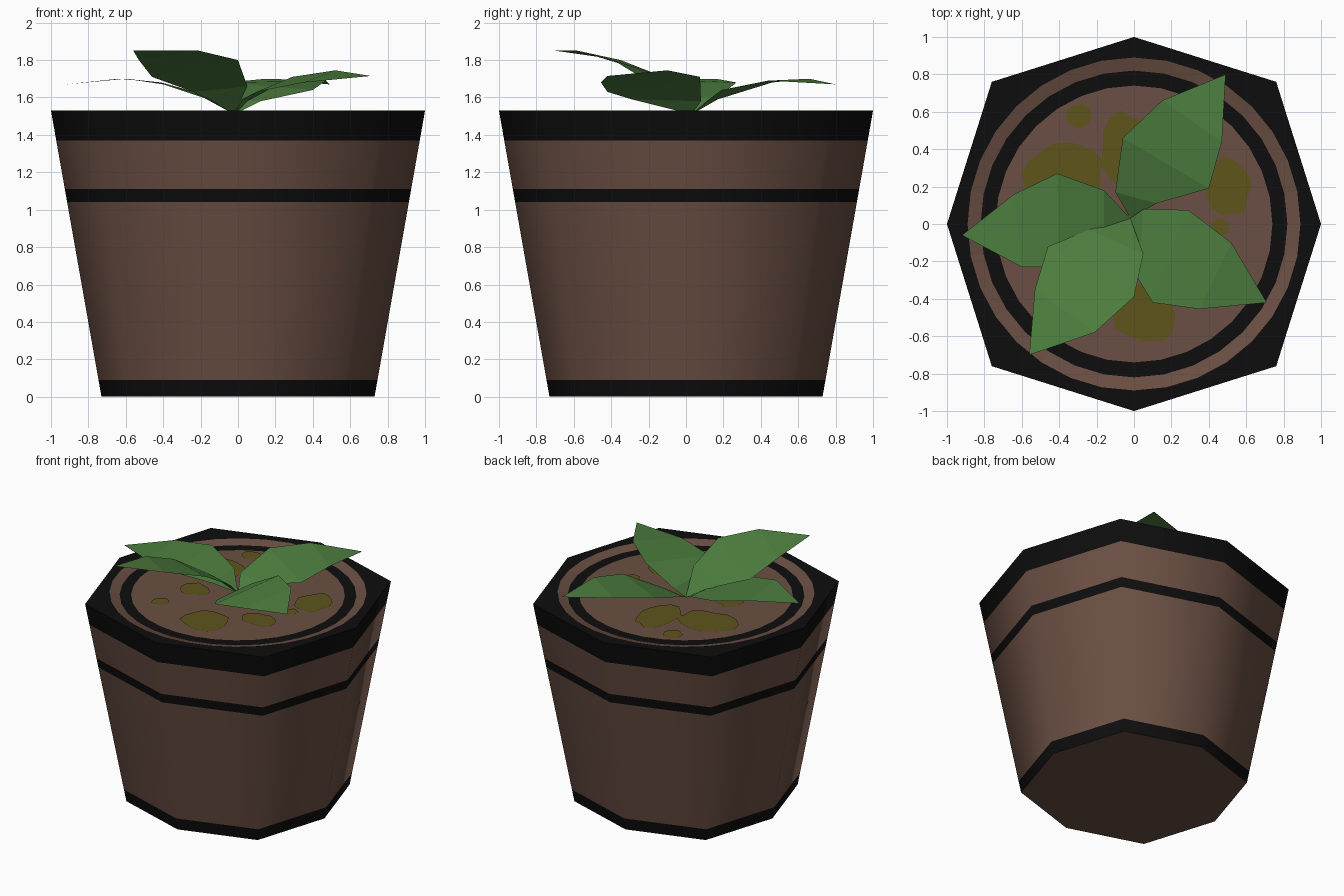
import bpy, math, random

if "Cube" in bpy.data.objects:
    bpy.data.objects.remove(bpy.data.objects["Cube"])

random.seed(4)


def mat(name, rgb):
    m = bpy.data.materials.new(name)
    m.diffuse_color = (*rgb, 1)
    m.use_nodes = True
    m.node_tree.nodes["Principled BSDF"].inputs["Base Color"].default_value = m.diffuse_color
    return m


BROWN = mat("clay brown", (0.145, 0.078, 0.056))
BLACK = mat("black band", (0.004, 0.004, 0.004))
MOSS = mat("olive moss", (0.115, 0.09, 0.012))
GREEN = mat("leaf green", (0.075, 0.21, 0.05))


def make(name, verts, faces, mats, idx=None):
    me = bpy.data.meshes.new(name)
    me.from_pydata(verts, [], faces)
    for m in mats:
        me.materials.append(m)
    if idx:
        for p, i in zip(me.polygons, idx):
            p.material_index = i
    me.update()
    ob = bpy.data.objects.new(name, me)
    bpy.context.collection.objects.link(ob)
    return ob


def octagon(r, z, sub=1):
    """Octagon with corners on the axes and slightly longer diagonals."""
    c = []
    for i in range(8):
        a = i * math.pi / 4
        k = r * (1.075 if i % 2 else 1.0)
        c.append((k * math.cos(a), k * math.sin(a)))
    pts = []
    for i in range(8):
        (x0, y0), (x1, y1) = c[i], c[(i + 1) % 8]
        for s in range(sub):
            t = s / sub
            pts.append((x0 + (x1 - x0) * t, y0 + (y1 - y0) * t, z))
    return pts


def circle(r, z, n=32):
    return [(r * math.cos(2 * math.pi * i / n), r * math.sin(2 * math.pi * i / n), z)
            for i in range(n)]


def loft(name, rings, bands, cap_first=False, cap_last=False):
    """Bridge rings; bands gives the material index of each strip."""
    n = len(rings[0])
    verts = [p for r in rings for p in r]
    faces, idx = [], []
    for k, b in enumerate(bands):
        for i in range(n):
            j = (i + 1) % n
            faces.append((k * n + i, k * n + j, (k + 1) * n + j, (k + 1) * n + i))
            idx.append(b)
    if cap_first:
        faces.append(tuple(reversed(range(n))))
        idx.append(0)
    if cap_last:
        o = (len(rings) - 1) * n
        faces.append(tuple(range(o, o + n)))
        idx.append(0)
    return make(name, verts, faces, [BROWN, BLACK], idx)


# Flared eight-sided pot with painted bands
H, SOIL = 1.53, 1.51
levels = [0, 0.09, 1.04, 1.11, 1.37, H]
pot = loft("pot_wall", [octagon(0.73 + 0.27 * z / H, z) for z in levels],
           [1, 0, 1, 0, 1], cap_first=True)
bpy.context.view_layer.objects.active = pot
pot.select_set(True)
bpy.ops.object.shade_smooth_by_angle(angle=math.radians(62))
pot.select_set(False)

# Rim top, shallow inner lip, dark ring and soil
loft("rim_and_soil",
     [octagon(1.0, H, 4), circle(0.89, H), circle(0.82, SOIL), circle(0.74, SOIL),
      circle(0.3, SOIL)],
     [1, 0, 1, 0], cap_last=True)

# Moss patches: thin wobbly plates on the soil (x, y, half width, half depth)
patches = [(-0.29, 0.58, 0.07, 0.07), (-0.38, 0.27, 0.22, 0.16), (-0.04, 0.4, 0.14, 0.2),
           (0.5, 0.2, 0.13, 0.16), (0.06, -0.48, 0.17, 0.17), (0.36, -0.25, 0.13, 0.1),
           (-0.38, -0.4, 0.06, 0.06), (-0.3, -0.1, 0.12, 0.1), (0.46, -0.02, 0.05, 0.05)]
for n, (x, y, w, d) in enumerate(patches):
    pts = []
    for i in range(14):
        a = 2 * math.pi * i / 14
        k = random.uniform(0.85, 1.1)
        pts.append((x + w * k * math.cos(a), y + d * k * math.sin(a), SOIL + 0.005))
    make(f"moss_patch_{n + 1}", pts, [tuple(range(14))], [MOSS])

# Leaves: three left/right edge pairs running from the base out to the tip
BASE = (-0.02, 0.03, 1.51)
leaves = {
    "leaf_back": [(-0.10, 0.17, 1.59), (0.12, 0.11, 1.58), (-0.06, 0.46, 1.68),
                  (0.40, 0.19, 1.64), (0.15, 0.66, 1.70), (0.47, 0.44, 1.69),
                  (0.49, 0.80, 1.67)],
    "leaf_left": [(-0.16, 0.18, 1.61), (-0.16, -0.08, 1.59), (-0.41, 0.27, 1.68),
                  (-0.40, -0.23, 1.67), (-0.64, 0.16, 1.70), (-0.60, -0.23, 1.70),
                  (-0.92, -0.06, 1.67)],
    "leaf_front": [(-0.24, -0.03, 1.63), (0.05, -0.16, 1.66), (-0.46, -0.12, 1.71),
                   (0.0, -0.39, 1.80), (-0.53, -0.35, 1.80), (-0.21, -0.58, 1.85),
                   (-0.56, -0.70, 1.85)],
    "leaf_right": [(0.05, 0.08, 1.58), (0.02, -0.29, 1.59), (0.29, 0.075, 1.71),
                   (0.10, -0.42, 1.63), (0.52, -0.10, 1.745), (0.35, -0.455, 1.68),
                   (0.71, -0.42, 1.715)],
}
for name, p in leaves.items():
    make(name, [BASE] + p,
         [(0, 2, 1), (1, 2, 4, 3), (3, 4, 6, 5), (5, 6, 7)], [GREEN])
